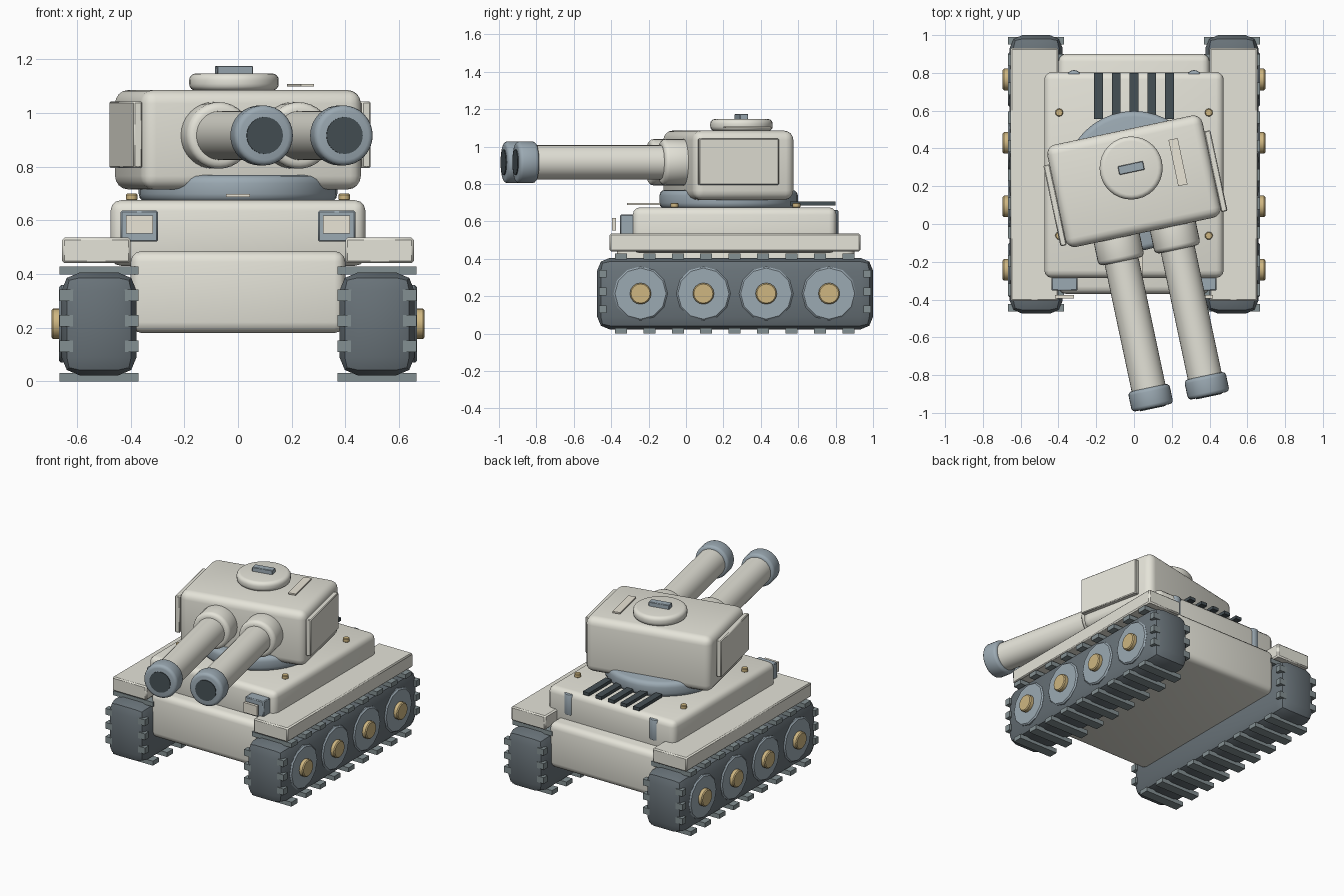
import bpy, bmesh, math
from mathutils import Matrix, Vector

if "Cube" in bpy.data.objects:
    bpy.data.objects.remove(bpy.data.objects["Cube"])


def material(name, rgb):
    m = bpy.data.materials.new(name)
    m.diffuse_color = (*rgb, 1)
    m.use_nodes = True
    m.node_tree.nodes["Principled BSDF"].inputs["Base Color"].default_value = m.diffuse_color
    return m


CREAM = material("cream", (0.78, 0.77, 0.69))
PALE = material("pale", (0.82, 0.78, 0.67))
STEEL = material("steel", (0.33, 0.40, 0.45))
TRACK = material("track", (0.14, 0.17, 0.19))
PAD = material("pad", (0.23, 0.28, 0.29))
BLACK = material("black", (0.06, 0.08, 0.09))
GOLD = material("gold", (0.62, 0.47, 0.22))

HULL = Matrix.Identity(4)
# The turret is turned a little about its own centre
TURRET = Matrix.Translation((0, 0.225, 0)) @ Matrix.Rotation(math.radians(12), 4, 'Z')


def finish(name, bm, mat, frame):
    bm.transform(frame)
    me = bpy.data.meshes.new(name)
    bm.to_mesh(me)
    bm.free()
    me.materials.append(mat)
    ob = bpy.data.objects.new(name, me)
    bpy.context.collection.objects.link(ob)
    return ob


def box(name, x, y, z, mat, bevel=0.0, seg=3, frame=HULL):
    """Box from (min, max) ranges with rounded edges."""
    bm = bmesh.new()
    bmesh.ops.create_cube(bm, size=1)
    lo, hi = Vector((x[0], y[0], z[0])), Vector((x[1], y[1], z[1]))
    for v in bm.verts:
        v.co = [lo[i] + (v.co[i] + 0.5) * (hi[i] - lo[i]) for i in range(3)]
    if bevel:
        bmesh.ops.bevel(bm, geom=bm.edges[:], offset=bevel, segments=seg,
                        profile=0.5, affect='EDGES', clamp_overlap=True)
    return finish(name, bm, mat, frame)


def cyl(name, c, r, depth, axis, mat, bevel=0.0, sides=32, seg=3, frame=HULL):
    """Cylinder centred at c along an axis, with rounded rims."""
    bm = bmesh.new()
    bmesh.ops.create_cone(bm, cap_ends=True, segments=sides, radius1=r, radius2=r, depth=depth)
    if bevel:
        rims = [e for e in bm.edges if abs(e.verts[0].co.z - e.verts[1].co.z) < 1e-5]
        bmesh.ops.bevel(bm, geom=rims, offset=bevel, segments=seg,
                        profile=0.5, affect='EDGES')
    rot = {'X': Matrix.Rotation(math.pi / 2, 4, 'Y'),
           'Y': Matrix.Rotation(math.pi / 2, 4, 'X'), 'Z': HULL}[axis]
    return finish(name, bm, mat, frame @ Matrix.Translation(c) @ rot)


def span(c, half):
    return (c - half, c + half)


# Hull
box("lower_hull", (-0.40, 0.40), (-0.37, 0.90), (0.18, 0.485), CREAM, 0.04)
box("upper_hull", (-0.475, 0.475), (-0.285, 0.805), (0.43, 0.675), CREAM, 0.04)

for s, side in ((-1, "left"), (1, "right")):
    tx = s * 0.518
    # Track unit and its pads
    box(f"{side}_track", span(tx, 0.14), (-0.475, 1.0), (0.022, 0.405), TRACK, 0.068, 2)
    for i in range(9):
        y = -0.348 + i * 0.152
        box(f"{side}_bottom_pad", span(tx, 0.148), span(y, 0.032), (0.0, 0.03), PAD)
        box(f"{side}_top_pad", span(tx, 0.148), span(y, 0.032), (0.397, 0.427), PAD)
    for e in (-1, 1):
        for z in (0.13, 0.225, 0.32):
            box(f"{side}_end_pad", span(tx, 0.148), span(0.2625 + e * 0.707, 0.02),
                span(z, 0.021), PAD)
    # Road wheels with hubs
    for i in range(4):
        y = -0.243 + i * 0.336
        cyl(f"{side}_wheel", (s * 0.627, y, 0.214), 0.145, 0.08, 'X', STEEL, 0.008, 12, 1)
        cyl(f"{side}_hub", (s * 0.67, y, 0.214), 0.057, 0.05, 'X', GOLD, 0.006, 16, 1)
    # Fender
    box(f"{side}_fender", span(s * 0.5275, 0.1275), (-0.408, 0.932), (0.44, 0.535), CREAM, 0.008, 1)
    # Headlight and tail light
    box(f"{side}_headlight", span(s * 0.368, 0.069), (-0.353, -0.27), (0.52, 0.636), STEEL, 0.005, 1)
    box(f"{side}_headlight_lens", span(s * 0.367, 0.05), (-0.395, -0.375), (0.55, 0.617), PALE)
    cyl(f"{side}_tail_light", (s * 0.318, 0.775, 0.59), 0.04, 0.14, 'Z', STEEL, 0.006, 16, 2)
    # Deck bolts
    for y in (-0.062, 0.59):
        cyl(f"{side}_deck_bolt", (s * 0.396, y, 0.686), 0.021, 0.026, 'Z', GOLD, 0.004, 12, 1)

# Engine vents and front deck plate
for i in range(5):
    box("engine_vent", span((i - 2) * 0.094, 0.023), (0.557, 0.80), (0.684, 0.705), BLACK)
box("front_deck_plate", (-0.045, 0.045), (-0.315, -0.13), (0.687, 0.697), PALE)

# Turret ring, body, side armour
cyl("turret_ring", (0, 0.228, 0.718), 0.37, 0.10, 'Z', STEEL, 0.03, 40)
box("turret_body", (-0.42, 0.42), (-0.275, 0.278), (0.715, 1.085), CREAM, 0.05, 4, TURRET)
for s, side in ((-1, "left"), (1, "right")):
    box(f"{side}_side_armour", span(s * 0.435, 0.017), (-0.255, 0.182), (0.795, 1.042),
        CREAM, 0.005, 1, TURRET)

# Hatch, handle and roof plate
cyl("hatch", (0, 0.073, 1.115), 0.167, 0.064, 'Z', CREAM, 0.025, 32, 4, TURRET)
box("hatch_handle", (-0.068, 0.068), (0.05, 0.096), (1.14, 1.175), STEEL, 0.003, 1, TURRET)
box("roof_plate", (0.224, 0.274), (-0.073, 0.177), (1.098, 1.108), PALE, 0, 1, TURRET)

# Twin guns
for s, side in ((-1, "left"), (1, "right")):
    gx, gz = s * 0.152, 0.916
    cyl(f"{side}_mantlet", (gx, -0.31, gz), 0.124, 0.18, 'Y', CREAM, 0.025, 32, 3, TURRET)
    cyl(f"{side}_barrel", (gx, -0.74, gz), 0.0915, 0.76, 'Y', CREAM, 0, 32, 1, TURRET)
    cyl(f"{side}_muzzle", (gx, -1.138, gz), 0.112, 0.108, 'Y', STEEL, 0.02, 32, 3, TURRET)
    cyl(f"{side}_bore", (gx, -1.17, gz), 0.069, 0.054, 'Y', BLACK, 0, 24, 1, TURRET)

# Smooth shading with crisp edges
for ob in bpy.data.objects:
    ob.select_set(True)
    bpy.context.view_layer.objects.active = ob
bpy.ops.object.shade_smooth_by_angle(angle=math.radians(38))
